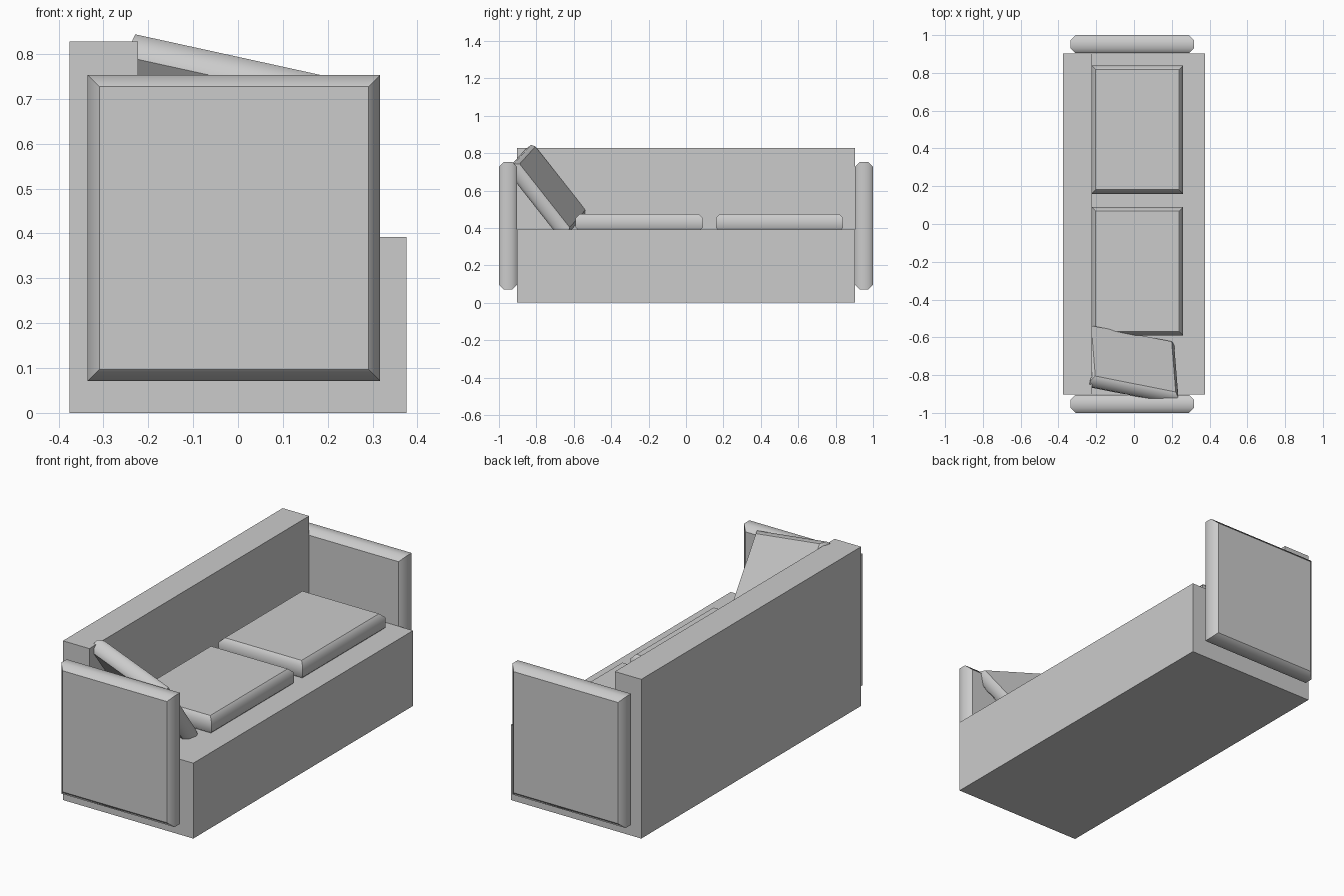
import bpy, bmesh
from mathutils import Matrix, Vector

if "Cube" in bpy.data.objects:
    bpy.data.objects.remove(bpy.data.objects["Cube"])


def add_object(name, bm):
    bmesh.ops.recalc_face_normals(bm, faces=bm.faces)
    mesh = bpy.data.meshes.new(name)
    bm.to_mesh(mesh)
    bm.free()
    obj = bpy.data.objects.new(name, mesh)
    bpy.context.collection.objects.link(obj)
    return obj


def pad(name, centre, size, chamfer, axes):
    """Padded slab: size = (width, height, thickness) along the three axes;
    only the rims of the two big faces are chamfered."""
    w, h, t = (s / 2 for s in size)
    c = chamfer
    bm = bmesh.new()
    rings = []
    for inset, z in ((c, -t), (0, -t + c), (0, t - c), (c, t)):
        x, y = w - inset, h - inset
        rings.append([bm.verts.new(p) for p in
                      ((-x, -y, z), (x, -y, z), (x, y, z), (-x, y, z))])
    bm.faces.new(rings[0])
    bm.faces.new(rings[-1])
    for lower, upper in zip(rings, rings[1:]):
        for i in range(4):
            j = (i + 1) % 4
            bm.faces.new((lower[i], lower[j], upper[j], upper[i])).smooth = True
    # the rim blends into its chamfers, everything else stays crisp
    for e in bm.edges:
        e.smooth = any(e.verts[0] in r and e.verts[1] in r for r in rings[1:3])
    u, v, n = axes
    m = Matrix((u, v, n)).transposed().to_4x4()
    m.translation = Vector(centre)
    bm.transform(m)
    return add_object(name, bm)


X, Y, Z = Vector((1, 0, 0)), Vector((0, 1, 0)), Vector((0, 0, 1))

# seat base and backrest: one L profile extruded along the sofa
profile = [(-0.375, 0), (0.375, 0), (0.375, 0.392), (-0.223, 0.392),
           (-0.223, 0.828), (-0.375, 0.828)]
bm = bmesh.new()
face = bm.faces.new([bm.verts.new((x, -0.903, z)) for x, z in profile])
ext = bmesh.ops.extrude_face_region(bm, geom=[face])
bmesh.ops.translate(bm, vec=(0, 1.806, 0),
                    verts=[g for g in ext["geom"] if isinstance(g, bmesh.types.BMVert)])
add_object("seat_and_back", bm)

# padded arms at both ends
for side, label in ((-1, "front"), (1, "rear")):
    pad("arm_" + label, (-0.009, side * 0.952, 0.412), (0.652, 0.682, 0.096),
        0.026, (X, Z, -Y))

# two seat cushions
for y, label in ((-0.25, "front"), (0.50, "rear")):
    pad("seat_cushion_" + label, (0.018, y, 0.428), (0.485, 0.68, 0.095),
        0.022, (X, Y, Z))

# loose pillow leaning on the front arm
u = Vector((0.958, -0.19, -0.21)).normalized()
v = Vector((0.049, -0.618, 0.784))
v = (v - u * v.dot(u)).normalized()
n = -u.cross(v)
pad("pillow", (-0.014, -0.744, 0.596), (0.484, 0.472, 0.08), 0.02, (-u, v, n))
